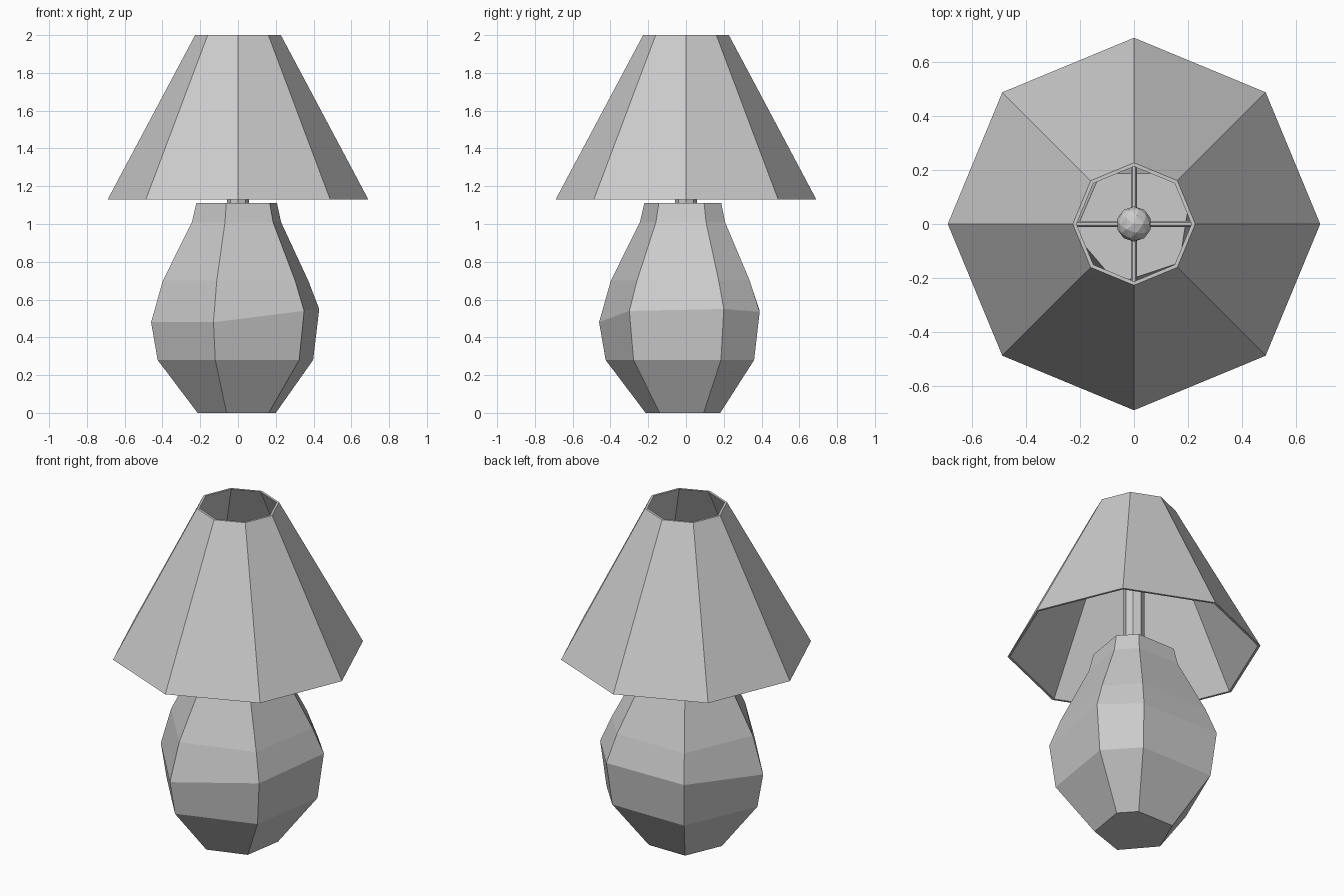
import bpy, bmesh
from math import cos, sin, pi, radians
from mathutils import Vector

if "Cube" in bpy.data.objects:
    bpy.data.objects.remove(bpy.data.objects["Cube"])


def make_object(name, bm):
    bmesh.ops.recalc_face_normals(bm, faces=bm.faces)
    mesh = bpy.data.meshes.new(name)
    bm.to_mesh(mesh)
    bm.free()
    ob = bpy.data.objects.new(name, mesh)
    bpy.context.collection.objects.link(ob)
    return ob


def loft(name, rings, closed=False, cap=True):
    """Skin rings of points; closed joins the last ring to the first."""
    bm = bmesh.new()
    vs = [[bm.verts.new(p) for p in ring] for ring in rings]
    n = len(rings[0])
    pairs = list(zip(vs, vs[1:])) + ([(vs[-1], vs[0])] if closed else [])
    for a, b in pairs:
        for i in range(n):
            j = (i + 1) % n
            bm.faces.new((a[i], a[j], b[j], b[i]))
    if cap and not closed:
        bm.faces.new(vs[0][::-1])
        bm.faces.new(vs[-1])
    return make_object(name, bm)


def circle(r, z, n=8):
    return [(r * cos(2 * pi * i / n), r * sin(2 * pi * i / n), z) for i in range(n)]


def rod(name, start, end, r, n=8):
    start, end = Vector(start), Vector(end)
    turn = (end - start).to_track_quat('Z', 'Y')
    return loft(name, [[p + turn @ Vector(c) for c in circle(r, 0, n)]
                       for p in (start, end)])


# Faceted stone-like body: uneven six-sided rings (x, y, belly height)
outline = [(.43, .20, .55), (.256, .39, .535), (-.26, .39, .54),
           (-.46, -.075, .48), (-.13, -.46, .48), (.35, -.30, .54)]
profile = [(.465, 0), (.925, .28), (1, None), (.865, .70), (.53, 1.01), (.48, 1.11)]
loft("lamp_body", [[(x * s, y * s, belly if z is None else z) for x, y, belly in outline]
                   for s, z in profile])

# Eight-sided open shade with a thin wall
t = .014
loft("shade", [circle(.69, 1.13), circle(.227, 2.0),
               circle(.227 - t, 2.0), circle(.69 - t, 1.13)], closed=True)

# Centre pole
rod("pole", (0, 0, 1.10), (0, 0, 1.80), .058)

# Cross bars carrying the shade
for i in range(4):
    a = i * pi / 2
    rod("shade_bar_%d" % (i + 1), (0, 0, 1.74), (.358 * cos(a), .358 * sin(a), 1.74), .011, 6)

# Faceted ball on top of the pole
bm = bmesh.new()
bmesh.ops.create_icosphere(bm, subdivisions=2, radius=.065)
bmesh.ops.translate(bm, verts=bm.verts, vec=(0, 0, 1.83))
make_object("ball_finial", bm)
